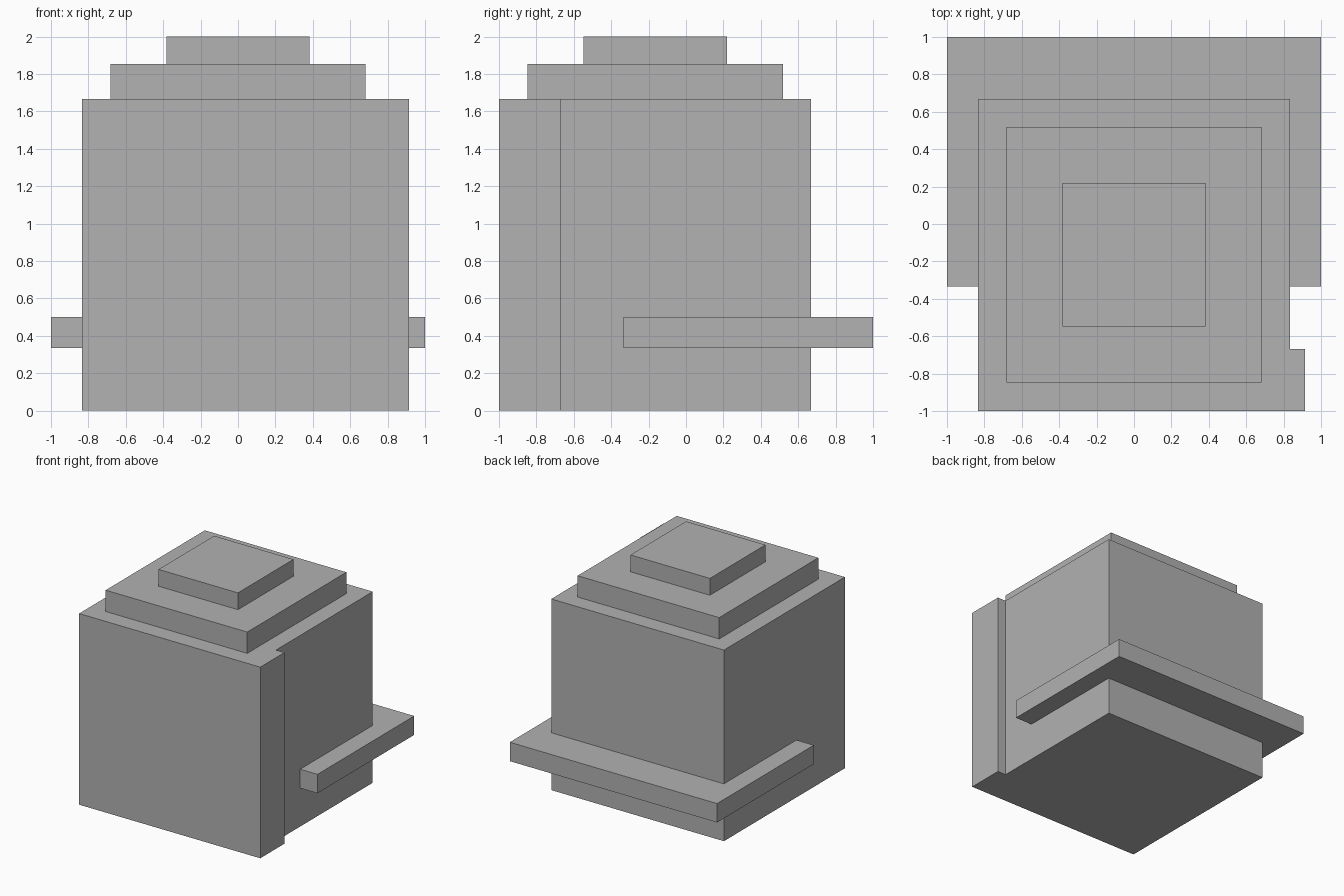
import bpy
import bmesh

if "Cube" in bpy.data.objects:
    bpy.data.objects.remove(bpy.data.objects["Cube"])

grey = bpy.data.materials.new("plain grey")
grey.diffuse_color = (0.445, 0.445, 0.445, 1)
grey.use_nodes = True
grey.node_tree.nodes["Principled BSDF"].inputs["Base Color"].default_value = grey.diffuse_color


def extrude_outline(name, outline, z0, z1):
    """Flat-sided solid: a plan outline raised from z0 to z1."""
    bm = bmesh.new()
    base = bm.faces.new([bm.verts.new((x, y, z0)) for x, y in outline])
    raised = bmesh.ops.extrude_face_region(bm, geom=[base])["geom"]
    top = [v for v in raised if isinstance(v, bmesh.types.BMVert)]
    bmesh.ops.translate(bm, verts=top, vec=(0, 0, z1 - z0))
    bmesh.ops.recalc_face_normals(bm, faces=bm.faces)
    mesh = bpy.data.meshes.new(name)
    bm.to_mesh(mesh)
    bm.free()
    mesh.materials.append(grey)
    obj = bpy.data.objects.new(name, mesh)
    bpy.context.collection.objects.link(obj)
    return obj


def square(half, y_mid):
    return [(-half, y_mid - half), (half, y_mid - half),
            (half, y_mid + half), (-half, y_mid + half)]


W = 0.833           # half width of the body
MID = -0.165        # centre of the body and tiers in y
BACK = 0.667

# Main block with the front slab overhanging on the right
extrude_outline("body", [(-W, -1), (0.915, -1), (0.915, -0.667), (W, -0.667),
                         (W, BACK), (-W, BACK)], 0, 1.667)

# Stepped top
extrude_outline("lower_tier", square(0.683, MID), 1.667, 1.853)
extrude_outline("upper_tier", square(0.383, MID), 1.853, 2.0)

# Ledge wrapping the back and both sides
extrude_outline("ledge", [(-1, -0.333), (-W, -0.333), (-W, BACK), (W, BACK),
                          (W, -0.333), (1, -0.333), (1, 1), (-1, 1)],
                0.335, 0.5)
